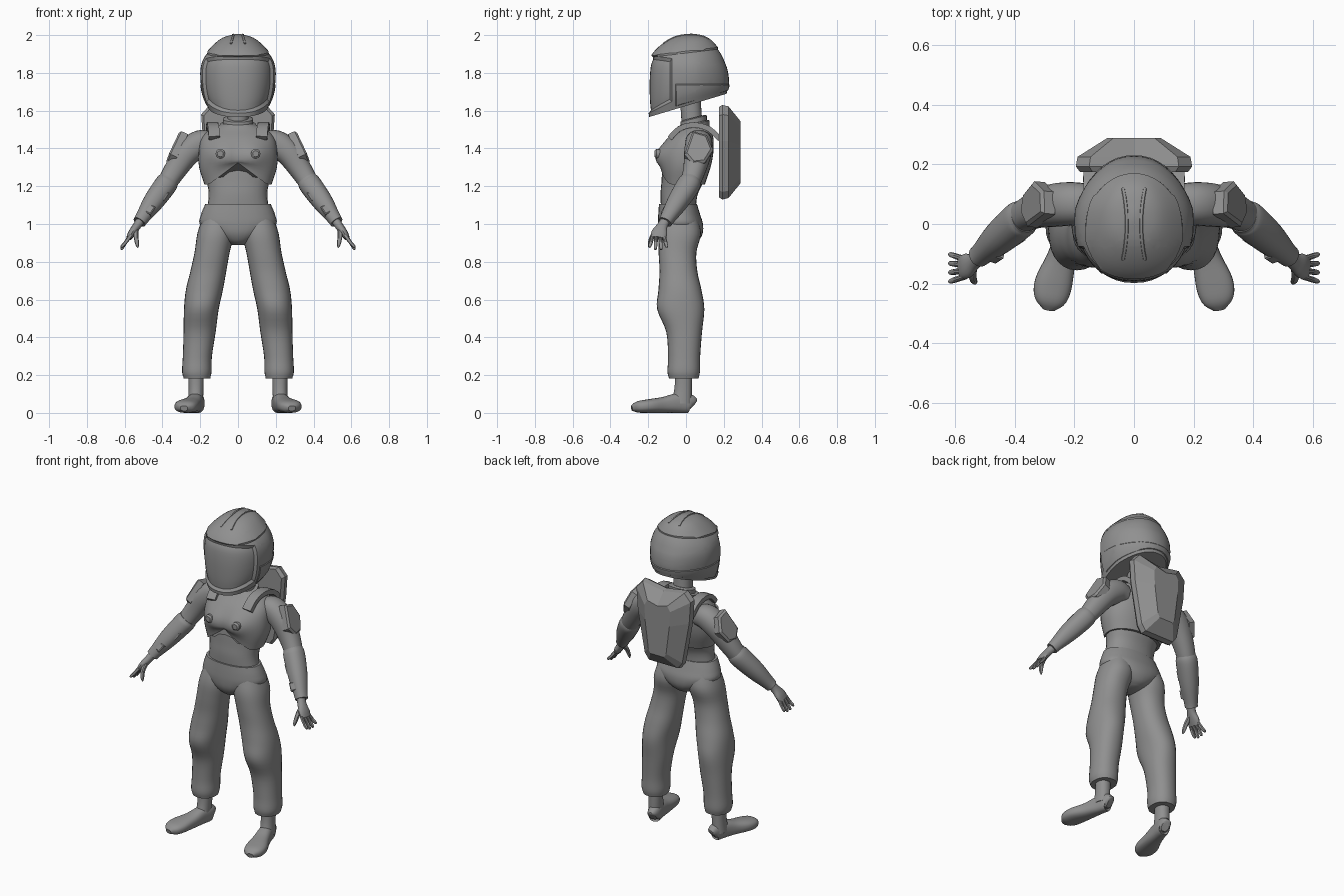
import bpy, bmesh, math
from mathutils import Vector, Matrix
from mathutils.bvhtree import BVHTree

if "Cube" in bpy.data.objects:
    bpy.data.objects.remove(bpy.data.objects["Cube"])

GREY = (0.28, 0.28, 0.28, 1)
grey = bpy.data.materials.new("suit_grey")
grey.use_nodes = True
grey.diffuse_color = GREY
grey.node_tree.nodes["Principled BSDF"].inputs["Base Color"].default_value = GREY


def finish(name, bm, mirror=False, smooth=True, bevel=0):
    bmesh.ops.recalc_face_normals(bm, faces=bm.faces)
    mesh = bpy.data.meshes.new(name)
    bm.to_mesh(mesh)
    bm.free()
    mesh.materials.append(grey)
    ob = bpy.data.objects.new(name, mesh)
    bpy.context.collection.objects.link(ob)
    if smooth:
        bpy.ops.object.select_all(action='DESELECT')
        ob.select_set(True)
        bpy.context.view_layer.objects.active = ob
        bpy.ops.object.shade_smooth_by_angle(angle=math.radians(35))
    if bevel:
        mod = ob.modifiers.new("bevel", 'BEVEL')
        mod.width = bevel
    if mirror:
        ob.modifiers.new("mirror", 'MIRROR')
    return ob


def spline(rows, steps):
    """Catmull-Rom refinement of a list of number rows."""
    rows = [Vector(r) for r in rows]
    ext = [rows[0] * 2 - rows[1]] + rows + [rows[-1] * 2 - rows[-2]]
    out = []
    for p, q, r, s in zip(ext, ext[1:], ext[2:], ext[3:]):
        for k in range(steps):
            t = k / steps
            out.append(0.5 * (2 * q + (r - p) * t + (2 * p - 5 * q + 4 * r - s) * t * t
                              + (3 * q - p - 3 * r + s) * t ** 3))
    return out + [rows[-1]]


def tube(rows, side=None, n=28, power=2.2, steps=4, warp=None, turn=0):
    """Loft rows of x, y, z, half width, half depth; level rings unless side is given."""
    rows = spline(rows, steps) if steps > 1 else [Vector(r) for r in rows]
    pts = [Vector(r[:3]) for r in rows]
    bm = bmesh.new()
    rings = []
    for i, r in enumerate(rows):
        u, v = Vector((1, 0, 0)), Vector((0, 1, 0))
        if side:
            t = (pts[min(i + 1, len(pts) - 1)] - pts[max(i - 1, 0)]).normalized()
            u = Vector(side)
            u = (u - t * u.dot(t)).normalized()
            v = t.cross(u)
        ring = []
        for k in range(n):
            a = math.tau * (k + turn) / n
            c, s = math.cos(a), math.sin(a)
            c = math.copysign(abs(c) ** (2 / power), c)
            s = math.copysign(abs(s) ** (2 / power), s)
            p = pts[i] + u * (max(r[3], 0.002) * c) + v * (max(r[4], 0.002) * s)
            ring.append(bm.verts.new(warp(p) if warp else p))
        rings.append(ring)
    for a, b in zip(rings, rings[1:]):
        for k in range(n):
            bm.faces.new((a[k], a[(k + 1) % n], b[(k + 1) % n], b[k]))
    bm.faces.new(rings[0])
    bm.faces.new(rings[-1])
    bmesh.ops.recalc_face_normals(bm, faces=bm.faces)
    return bm


def body(rows, **kw):
    """Level loft from rows of height, half width, front y, back y."""
    return tube([(0, (f + b) / 2, z, w, (b - f) / 2) for z, w, f, b in rows], **kw)


def panel(bm, planes, rim, depth):
    """Cut along planes and raise or sink the faces in front of all of them."""
    planes = [(Vector(c), Vector(d).normalized()) for c, d in planes]
    for c, d in planes:
        bmesh.ops.bisect_plane(bm, geom=bm.verts[:] + bm.edges[:] + bm.faces[:],
                               dist=1e-5, plane_co=c, plane_no=d)
    faces = [f for f in bm.faces
             if all((f.calc_center_median() - c).dot(d) > 0 for c, d in planes)]
    bmesh.ops.inset_region(bm, faces=faces, thickness=rim, depth=depth, use_even_offset=True)


def prism(outline, layers, frame):
    """Stack scaled copies of an outline; layers are height, u scale, v scale."""
    bm = bmesh.new()
    rings = [[bm.verts.new(frame @ Vector((x * su, y * sv, h))) for x, y in outline]
             for h, su, sv in layers]
    n = len(outline)
    for a, b in zip(rings, rings[1:]):
        for k in range(n):
            bm.faces.new((a[k], a[(k + 1) % n], b[(k + 1) % n], b[k]))
    bm.faces.new(rings[0])
    bm.faces.new(rings[-1])
    return bm


def frame_at(centre, u, normal):
    w = Vector(normal).normalized()
    u = Vector(u)
    u = (u - w * u.dot(w)).normalized()
    m = Matrix((u, w.cross(u), w)).transposed().to_4x4()
    m.translation = centre
    return m


# Helmet: tilted rim, pointed back, sunk visor, raised crown and jaw strip
def helmet_shape(p):
    if p.y > 0.05:
        p.x *= 1 - 0.9 * (p.y - 0.05)
    p.z += 0.3 * p.y * max(0, min(1, (1.85 - p.z) / 0.22))
    return p

helmet = body([(1.625, 0.16, -0.195, 0.215), (1.70, 0.19, -0.205, 0.228), (1.80, 0.2, -0.205, 0.22),
               (1.87, 0.185, -0.19, 0.2), (1.93, 0.14, -0.145, 0.165), (1.98, 0.08, -0.07, 0.115),
               (2.0, 0.01, 0.01, 0.04)], n=40, power=2.25, warp=helmet_shape)
panel(helmet, [((0, 0, 1.865), (0, -0.15, -1)), ((0, -0.075, 1.7), (0, -1, 0)),
               ((0, -0.2, 1.585), (0, -0.5, 1))], 0.014, -0.014)
panel(helmet, [((0, 0, 1.905), (0, -0.12, 1))], 0.008, 0.006)
panel(helmet, [((0, 0, 1.74), (0, 0, -1)), ((0, -0.055, 1.7), (0, 1, 0)),
               ((0, 0, 1.64), (0, -0.3, 1))], 0.004, 0.004)
skin = BVHTree.FromBMesh(helmet)
finish("helmet", helmet)

# Curved crown ridges that follow the shell
ridge = []
for k in range(9):
    y = -0.12 + 0.03 * k
    x = 0.024 + 0.9 * y * y
    hit = skin.ray_cast(Vector((x, y, 3)), Vector((0, 0, -1)))[0]
    ridge.append((x, y, hit.z, 0.006, 0.005))
finish("crown_ridge", tube(ridge, side=(1, 0, 0), n=8, steps=1), mirror=True)

# Neck and collar
finish("neck", tube([(0, 0.045, 1.46, 0.062, 0.06), (0, 0.03, 1.56, 0.055, 0.055),
                     (0, 0.02, 1.72, 0.055, 0.055)]))
for name, z, r in (("collar_lower", 1.515, 0.095), ("collar_upper", 1.545, 0.08)):
    finish(name, tube([(0, 0.04, z - 0.02, r, r - 0.01), (0, 0.04, z + 0.012, r, r - 0.01),
                       (0, 0.04, z + 0.018, r - 0.012, r - 0.02)], steps=1,
                      warp=lambda p: p + Vector((0, 0, 0.25 * (p.y - 0.04)))))

# Undersuit torso and pelvis
finish("torso", body([(1.05, 0.17, -0.13, 0.05), (1.15, 0.155, -0.135, 0.06), (1.22, 0.165, -0.13, 0.09),
                      (1.32, 0.19, -0.122, 0.125), (1.42, 0.19, -0.095, 0.135),
                      (1.48, 0.14, -0.05, 0.125), (1.52, 0.07, -0.02, 0.1)]))
finish("pelvis", body([(1.105, 0.174, -0.143, 0.058), (1.05, 0.196, -0.147, 0.075), (1.0, 0.203, -0.148, 0.09),
                       (0.95, 0.15, -0.142, 0.088), (0.91, 0.08, -0.12, 0.065), (0.89, 0.035, -0.09, 0.03)]))

# Chest armour with an arched lower edge
def chest_shape(p):
    if p.y < 0:
        p.y -= 0.028 * math.exp(-((abs(p.x) - 0.085) / 0.07) ** 2 - ((p.z - 1.36) / 0.07) ** 2)
        edge = max(0, min(1, (1.33 - p.z) / 0.12))
        p.z += edge * max(0, 0.115 - 0.75 * abs(p.x))
    return p

finish("chest_armour", body([(1.21, 0.178, -0.135, 0.1), (1.3, 0.206, -0.14, 0.13), (1.38, 0.208, -0.137, 0.145),
                             (1.45, 0.195, -0.1, 0.145), (1.5, 0.15, -0.05, 0.135),
                             (1.53, 0.08, -0.025, 0.11)], n=44, warp=chest_shape))
finish("chest_stud", tube([(0.092, -0.12, 1.37, 0.025, 0.025), (0.094, -0.158, 1.372, 0.025, 0.025),
                           (0.094, -0.166, 1.372, 0.016, 0.016)], side=(1, 0, 0), n=12, steps=1), mirror=True)

# Shoulder straps and backpack
finish("shoulder_strap", tube([(0.125, -0.085, 1.455, 0.042, 0.02), (0.13, -0.035, 1.505, 0.042, 0.02),
                               (0.135, 0.04, 1.525, 0.042, 0.02), (0.14, 0.12, 1.505, 0.042, 0.02),
                               (0.14, 0.18, 1.45, 0.042, 0.02)],
                              side=(1, 0, 0), n=4, turn=0.5, power=2, steps=2), mirror=True)
half = [(0.15, 0.25), (0.195, 0.2), (0.185, 0.06), (0.135, -0.21), (0.105, -0.25)]
outline = [(0, 0.225)] + half + [(-x, z) for x, z in reversed(half)]
finish("backpack", prism(outline, [(0, 0.93, 0.96), (0.018, 1, 1), (0.05, 0.97, 0.97), (0.113, 0.46, 0.66)],
                         frame_at((0, 0.175, 1.38), (1, 0, 0), (0, 1, 0)) @ Matrix.Scale(-1, 4, (0, 1, 0))),
       smooth=False)

# Arms
finish("upper_arm", tube([(0.14, 0.065, 1.425, 0.065, 0.06), (0.2, 0.068, 1.425, 0.072, 0.072),
                          (0.27, 0.062, 1.375, 0.072, 0.07), (0.33, 0.045, 1.29, 0.06, 0.06),
                          (0.375, 0.022, 1.22, 0.052, 0.052), (0.42, -0.01, 1.16, 0.045, 0.045)],
                         side=(0, 1, 0)), mirror=True)
finish("forearm_sleeve", tube([(0.365, 0.025, 1.235, 0.054, 0.054), (0.385, 0.012, 1.205, 0.062, 0.06),
                               (0.45, -0.045, 1.115, 0.055, 0.054), (0.505, -0.095, 1.035, 0.04, 0.038),
                               (0.522, -0.11, 1.01, 0.036, 0.035)], side=(0, 1, 0)), mirror=True)

# Hexagonal shoulder plates
hexagon = [(-0.095, -0.03), (-0.075, 0.045), (0.01, 0.078), (0.085, 0.035), (0.095, -0.03), (0.04, -0.075)]
finish("shoulder_plate", prism(hexagon, [(-0.03, 1, 1), (0.008, 1, 1), (0.018, 0.86, 0.82)],
                               frame_at((0.328, 0.065, 1.4), (0.4, 0, -0.9), (0.9, 0.08, 0.4))),
       mirror=True, smooth=False)

# Forearm control boxes
along = (0.14, -0.12, -0.19)
square = [(-1, -1), (1, -1), (1, 1), (-1, 1)]
for name, spot, size in (("control_box_upper", (0.4, -0.045, 1.15), 0.027),
                         ("control_box_lower", (0.47, -0.105, 1.075), 0.025)):
    finish(name, prism(square, [(-0.025, size, size), (0.012, size, size), (0.016, size * 0.8, size * 0.8)],
                       frame_at(spot, along, (0.1, -0.85, 0.45))), mirror=True, smooth=False)

# Hands
finish("palm", tube([(0.512, -0.105, 1.025, 0.026, 0.024), (0.535, -0.125, 0.99, 0.028, 0.022),
                     (0.56, -0.14, 0.955, 0.042, 0.02), (0.578, -0.147, 0.925, 0.04, 0.015)],
                    side=(0, 1, 0), n=16), mirror=True)
for k, finger in enumerate(("index_finger", "middle_finger", "ring_finger", "little_finger")):
    s = k - 1.5
    y, tip = -0.147 + 0.02 * s, 0.862 + 0.006 * s * s
    finish(finger, tube([(0.568, y, 0.94, 0.01, 0.011), (0.597, y + 0.006 * s, 0.9, 0.01, 0.01),
                         (0.615, y + 0.01 * s, tip + 0.006, 0.008, 0.008),
                         (0.618, y + 0.01 * s, tip, 0.003, 0.003)], side=(0, 1, 0), n=10, steps=2), mirror=True)
finish("thumb", tube([(0.54, -0.14, 0.975, 0.014, 0.014), (0.54, -0.178, 0.935, 0.013, 0.013),
                      (0.534, -0.193, 0.895, 0.01, 0.01), (0.53, -0.195, 0.875, 0.004, 0.004)],
                     side=(1, 0, 0), n=10, steps=3), mirror=True)

# Trousers
finish("trouser_leg", tube([(0.105, -0.032, 1.04, 0.08, 0.09), (0.118, -0.033, 0.95, 0.097, 0.112),
                            (0.137, -0.045, 0.85, 0.093, 0.1), (0.157, -0.04, 0.75, 0.095, 0.1),
                            (0.178, -0.032, 0.65, 0.098, 0.114), (0.194, -0.028, 0.55, 0.092, 0.125),
                            (0.203, -0.01, 0.43, 0.085, 0.095), (0.215, -0.01, 0.3, 0.077, 0.085),
                            (0.218, -0.012, 0.22, 0.078, 0.086), (0.217, -0.012, 0.182, 0.07, 0.078)]),
       mirror=True)

# Boots
finish("ankle", tube([(0.222, -0.012, 0.24, 0.042, 0.045), (0.222, -0.015, 0.13, 0.039, 0.046),
                      (0.225, -0.025, 0.05, 0.04, 0.055)]), mirror=True)
finish("boot", tube([(0.207, 0.034, 0.04, 0.022, 0.03), (0.212, 0.018, 0.05, 0.036, 0.05),
                     (0.226, -0.045, 0.052, 0.041, 0.052), (0.245, -0.12, 0.042, 0.05, 0.042),
                     (0.27, -0.2, 0.036, 0.063, 0.036), (0.28, -0.255, 0.031, 0.053, 0.03),
                     (0.286, -0.287, 0.024, 0.02, 0.014)], side=(1, 0, 0), power=2.5), mirror=True)
